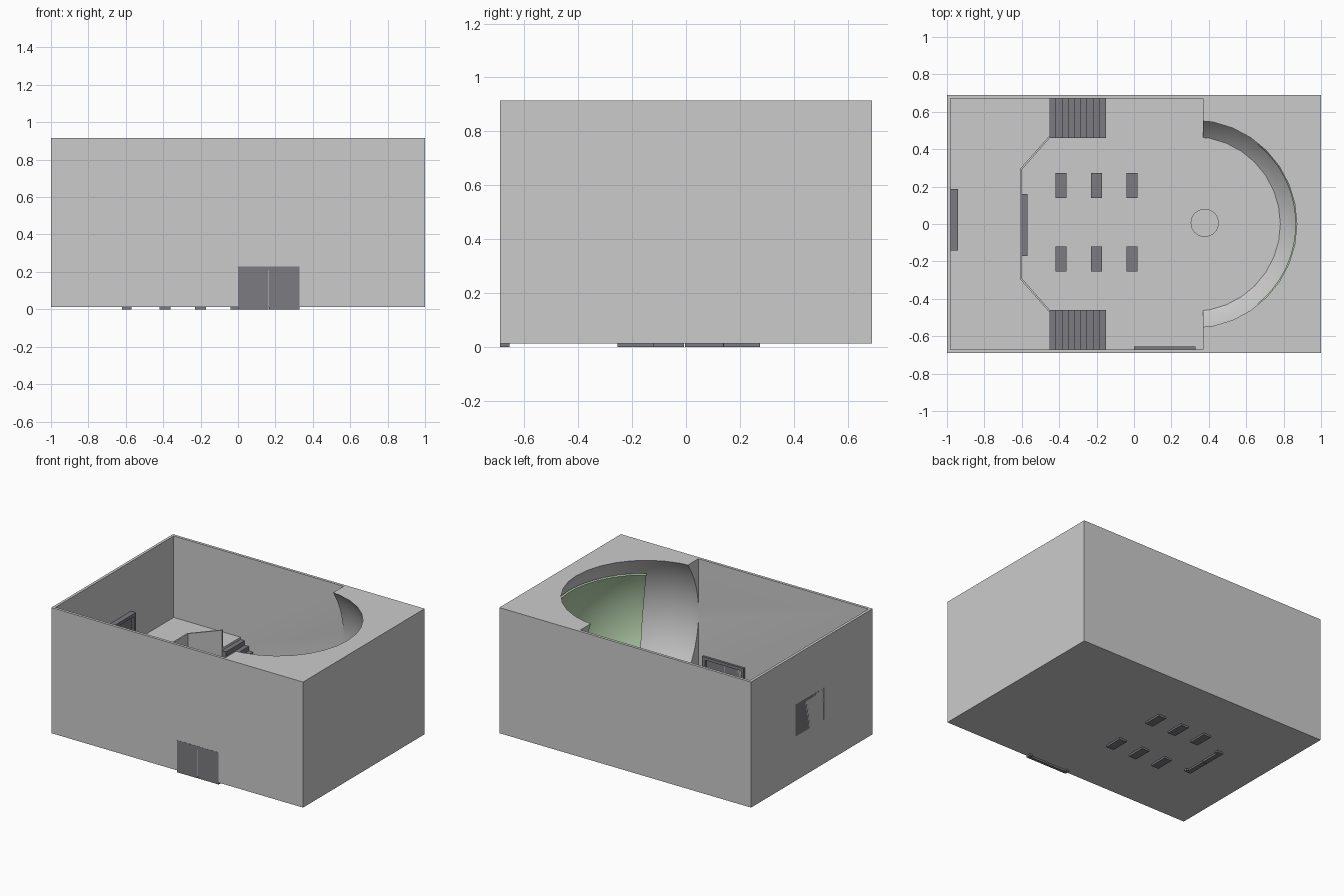
import bpy, bmesh, math
from mathutils import Vector

if "Cube" in bpy.data.objects:
    bpy.data.objects.remove(bpy.data.objects["Cube"])

FLOOR, DECK, TOP = 0.04, 0.33, 0.915


def material(name, rgb):
    m = bpy.data.materials.new(name)
    m.diffuse_color = (*rgb, 1)
    m.use_nodes = True
    m.node_tree.nodes["Principled BSDF"].inputs["Base Color"].default_value = m.diffuse_color
    return m


GREEN = material("screen_green", (0.45, 0.62, 0.40))
DARK = material("dark_grey", (0.2, 0.2, 0.22))


def finish(name, bm, mat=None):
    bmesh.ops.recalc_face_normals(bm, faces=bm.faces)
    me = bpy.data.meshes.new(name)
    bm.to_mesh(me)
    bm.free()
    ob = bpy.data.objects.new(name, me)
    bpy.context.collection.objects.link(ob)
    if mat:
        me.materials.append(mat)
    return ob


def add_box(bm, lo, hi):
    vs = bmesh.ops.create_cube(bm, size=1)["verts"]
    for v in vs:
        v.co = [l + (c + 0.5) * (h - l) for c, l, h in zip(v.co, lo, hi)]


def box(name, lo, hi, mat=None):
    bm = bmesh.new()
    add_box(bm, lo, hi)
    return finish(name, bm, mat)


def prism(name, pts, offset, mat=None):
    """Extrude a flat outline of 3D points along offset."""
    bm = bmesh.new()
    f = bm.faces.new([bm.verts.new(p) for p in pts])
    r = bmesh.ops.extrude_face_region(bm, geom=[f])
    bmesh.ops.translate(bm, vec=offset, verts=[v for v in r["geom"] if isinstance(v, bmesh.types.BMVert)])
    return finish(name, bm, mat)


def activate(ob):
    bpy.ops.object.select_all(action='DESELECT')
    ob.select_set(True)
    bpy.context.view_layer.objects.active = ob


# Outer block with the hall and a spherical apse carved out
shell = box("building_shell", (-1, -0.69, 0.013), (1, 0.69, TOP))
hall = box("hall_cutter", (-0.98, -0.67, FLOOR), (0.37, 0.67, 1.2))
CX, CZ, R = 0.315, 0.529, 0.677
bm = bmesh.new()
bmesh.ops.create_uvsphere(bm, u_segments=32, v_segments=32, radius=R)
bmesh.ops.translate(bm, vec=(CX, 0, CZ), verts=bm.verts)
for co, no in (((0, 0, FLOOR), (0, 0, 1)), ((0.36, 0, 0), (1, 0, 0))):
    bmesh.ops.bisect_plane(bm, geom=bm.verts[:] + bm.edges[:] + bm.faces[:], plane_co=co,
                           plane_no=no, clear_inner=True)
    bmesh.ops.edgeloop_fill(bm, edges=[e for e in bm.edges if e.is_boundary])
apse = finish("apse_cutter", bm)
for cutter in (hall, apse):
    cutter.hide_render = True
    mod = shell.modifiers.new("cut", 'BOOLEAN')
    mod.operation = 'DIFFERENCE'
    mod.solver = 'EXACT'
    mod.object = cutter
    activate(shell)
    bpy.ops.object.modifier_apply(modifier=mod.name)
    bpy.data.objects.remove(cutter)
activate(shell)
bpy.ops.object.shade_smooth_by_angle(angle=math.radians(25))

# Curved screen hugging the apse wall
bm = bmesh.new()
NU, NV, RS = 24, 14, 0.655
grid = []
for j in range(NV + 1):
    t = j / NV
    z = 0.17 + t * 0.62
    r = math.sqrt(RS ** 2 - (z - CZ) ** 2)
    half = math.radians(51 + 4 * t)
    grid.append([bm.verts.new((CX + r * math.cos(a), r * math.sin(a), z))
                 for a in (half * (2 * i / NU - 1) for i in range(NU + 1))])
for j in range(NV):
    for i in range(NU):
        bm.faces.new((grid[j][i], grid[j][i + 1], grid[j + 1][i + 1], grid[j + 1][i]))
bm.normal_update()
r = bmesh.ops.extrude_face_region(bm, geom=bm.faces[:])
centre = Vector((CX, 0, CZ))
for v in [g for g in r["geom"] if isinstance(g, bmesh.types.BMVert)]:
    v.co = centre + (v.co - centre) * (0.668 / RS)
# close the inner side if the extrusion dropped it
activate(finish("screen", bm, GREEN))
bpy.ops.object.shade_smooth_by_angle(angle=math.radians(30))

# Raised gallery with a chamfered bay, and its thin parapet
edge = [(-0.45, -0.46), (-0.6, -0.29), (-0.6, 0.29), (-0.45, 0.46)]
outline = [(-0.98, -0.67), (-0.45, -0.67)] + edge + [(-0.45, 0.67), (-0.98, 0.67)]
prism("gallery", [(x, y, FLOOR) for x, y in outline], (0, 0, DECK - FLOOR))
inner = [(-0.45, 0.474), (-0.61, 0.294), (-0.61, -0.294), (-0.45, -0.474)]
prism("parapet", [(x, y, DECK) for x, y in edge + inner], (0, 0, 0.13))

# Two stairs from the hall floor up to the gallery
N = 9
profile = [(-0.45, FLOOR)]
for i in range(N):
    z = DECK - (DECK - FLOOR) * (i + 0.5) / N
    profile += [(-0.45 + 0.3 * i / N, z), (-0.45 + 0.3 * (i + 1) / N, z)]
profile.append((-0.15, FLOOR))
for side, y in (("left", 0.46), ("right", -0.67)):
    prism("stairs_" + side, [(x, y, z) for x, z in profile], (0, 0.21, 0), DARK)


def door(name, origin, angle, depth):
    """Double door: frame plus two recessed leaves, width along local x."""
    w, h, t = 0.165, 0.23, 0.022
    bm = bmesh.new()
    for lo, hi in (((-w, 0), (-w + t, h)), ((w - t, 0), (w, h)), ((-w + t, h - t), (w - t, h))):
        add_box(bm, (lo[0], 0, lo[1]), (hi[0], depth, hi[1]))
    for s in (-1, 1):
        a, b = sorted((s * 0.002, s * (w - t)))
        add_box(bm, (a, 0.0, 0), (b, depth - 0.015, h - t))
    ob = finish(name, bm, DARK)
    ob.location = origin
    ob.rotation_euler.z = angle


door("front_door", (0.165, -0.691, 0.0), 0, 0.036)
door("gallery_door", (-1.0, 0.022, DECK), -math.pi / 2, 0.058)
door("bay_door", (-0.62, -0.005, 0.0), -math.pi / 2, 0.05)

# Two columns of benches
for i, x in enumerate((-0.39, -0.2, -0.01)):
    for side, y in (("left", 0.207), ("right", -0.188)):
        box(f"bench_{side}_{i}", (x - 0.03, y - 0.067, 0), (x + 0.03, y + 0.067, 0.11), DARK)

# Round pedestal in front of the screen
bm = bmesh.new()
bmesh.ops.create_cone(bm, cap_ends=True, segments=32, radius1=0.075, radius2=0.075, depth=0.1)
bmesh.ops.translate(bm, vec=(0.378, 0.006, FLOOR + 0.05), verts=bm.verts)
activate(finish("pedestal", bm))
bpy.ops.object.shade_smooth_by_angle(angle=math.radians(30))
